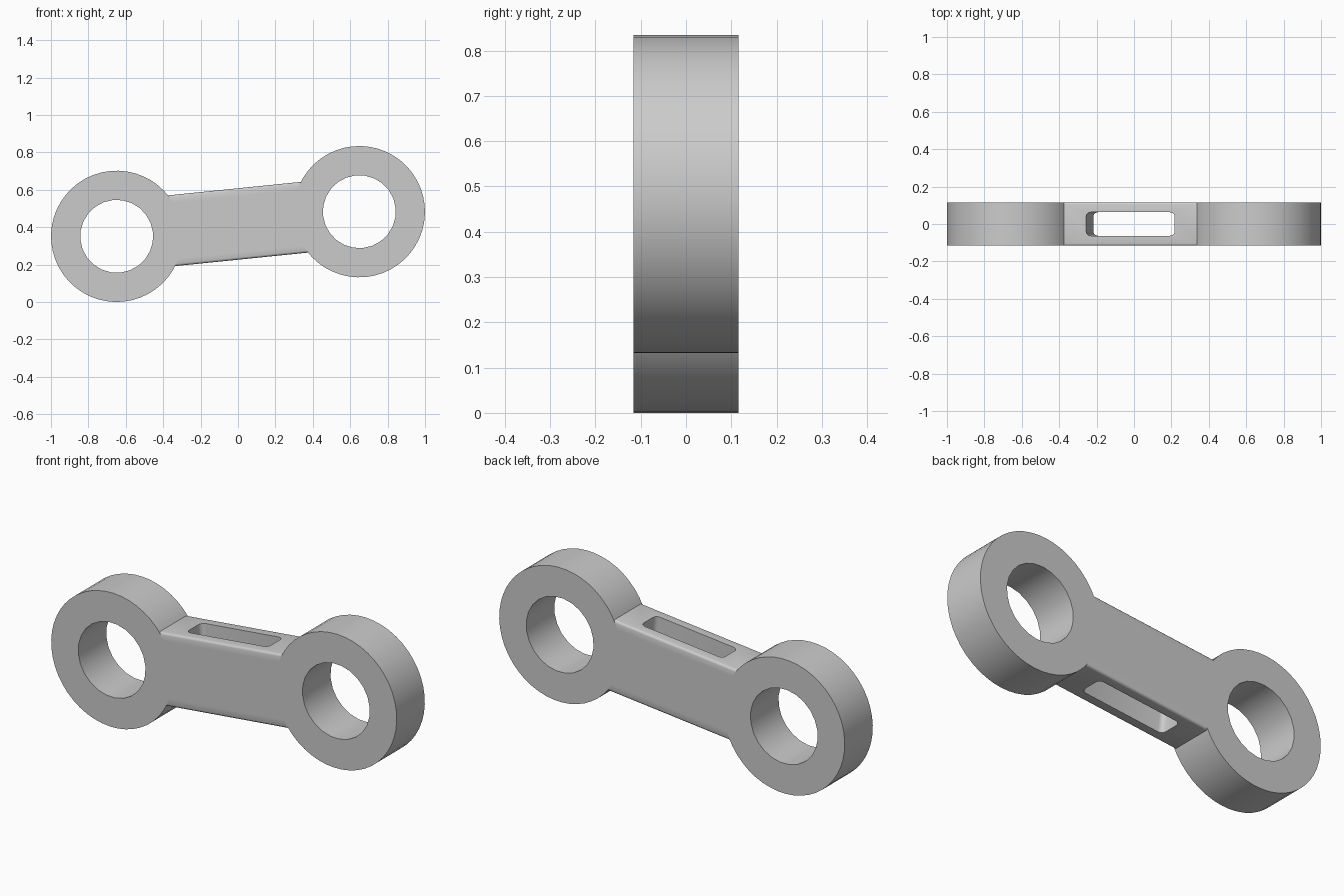
import bpy, bmesh
from math import sin, cos, pi, sqrt, radians

if "Cube" in bpy.data.objects:
    bpy.data.objects.remove(bpy.data.objects["Cube"], do_unlink=True)

TILT = radians(-5.8)      # the link rises towards +x
MID_Z = 0.417             # height of the link's middle
REACH = 0.652             # middle to each eye centre
OUTER, BORE = 0.351, 0.195
HALF_T = 0.116            # half thickness
HALF_H = 0.19             # half height of the bar
ROUND = 0.012             # rounding of the bar's long edges
SLOT_X, SLOT_Y, SLOT_R = 0.238, 0.063, 0.025

steel = bpy.data.materials.new("plain grey")
steel.use_nodes = True
grey = (0.6, 0.6, 0.6, 1)
steel.diffuse_color = grey
steel.node_tree.nodes["Principled BSDF"].inputs["Base Color"].default_value = grey


def finish(name, bm):
    bmesh.ops.recalc_face_normals(bm, faces=bm.faces)
    mesh = bpy.data.meshes.new(name)
    bm.to_mesh(mesh)
    bm.free()
    mesh.materials.append(steel)
    obj = bpy.data.objects.new(name, mesh)
    bpy.context.collection.objects.link(obj)
    obj.location.z = MID_Z
    obj.rotation_euler.y = TILT
    bpy.ops.object.select_all(action='DESELECT')
    obj.select_set(True)
    bpy.context.view_layer.objects.active = obj
    bpy.ops.object.shade_smooth_by_angle(angle=radians(40))
    return obj


def bridge(bm, a, b):
    n = len(a)
    for i in range(n):
        j = (i + 1) % n
        bm.faces.new((a[i], a[j], b[j], b[i]))


def eye(name, cx, n=24):
    """Thick ring with its axis along y; the rim has twice the bore's sides."""
    bm = bmesh.new()

    def circle(r, y, count):
        return [bm.verts.new((cx + r * cos(2 * pi * i / count), y,
                              r * sin(2 * pi * i / count))) for i in range(count)]

    rims = [circle(OUTER, y, 2 * n) for y in (-HALF_T, HALF_T)]
    bores = [circle(BORE, y, n) for y in (-HALF_T, HALF_T)]
    bridge(bm, *rims)
    bridge(bm, *bores)
    for rim, bore in zip(rims, bores):
        for i in range(n):
            bm.faces.new((bore[i], rim[2 * i], rim[2 * i + 1],
                          rim[(2 * i + 2) % (2 * n)], bore[(i + 1) % n]))
    return finish(name, bm)


def slotted_bar(name, steps=4):
    """Bar built in level loops, its ends curved to meet the eyes."""
    bm = bmesh.new()
    corners = ((1, 1), (-1, 1), (-1, -1), (1, -1))

    # Heights and half widths from bottom to top, with rounded long edges
    upper = [(HALF_H - ROUND + ROUND * sin(t * pi / 6),
              HALF_T - ROUND + ROUND * cos(t * pi / 6)) for t in range(4)]
    flat = [((HALF_H - ROUND) * k / 6, HALF_T) for k in range(-5, 6)]
    levels = [(-z, w) for z, w in reversed(upper)] + flat + upper

    loops = []
    for z, w in levels:
        end = REACH - sqrt((OUTER - 0.003) ** 2 - z * z)
        loops.append([bm.verts.new((sx * end, sy * w, z)) for sx, sy in corners])
    for a, b in zip(loops, loops[1:]):
        bridge(bm, a, b)

    # Rounded slot running through from top to bottom
    def slot_loop(z):
        verts = []
        for c, (sx, sy) in enumerate(corners):
            for k in range(steps + 1):
                t = (c + k / steps) * pi / 2
                verts.append(bm.verts.new((sx * (SLOT_X - SLOT_R) + SLOT_R * cos(t),
                                           sy * (SLOT_Y - SLOT_R) + SLOT_R * sin(t), z)))
        return verts

    slots = [slot_loop(-HALF_H), slot_loop(HALF_H)]
    bridge(bm, *slots)

    # Top and bottom faces around the slot
    for outer, inner in zip((loops[0], loops[-1]), slots):
        for c in range(4):
            first = c * (steps + 1)
            for k in range(steps):
                bm.faces.new((outer[c], inner[first + k], inner[first + k + 1]))
            bm.faces.new((outer[c], inner[first + steps],
                          inner[(first + steps + 1) % len(inner)], outer[(c + 1) % 4]))
    return finish(name, bm)


eye("right_eye", -REACH)
eye("left_eye", REACH)
slotted_bar("slotted_bar")
